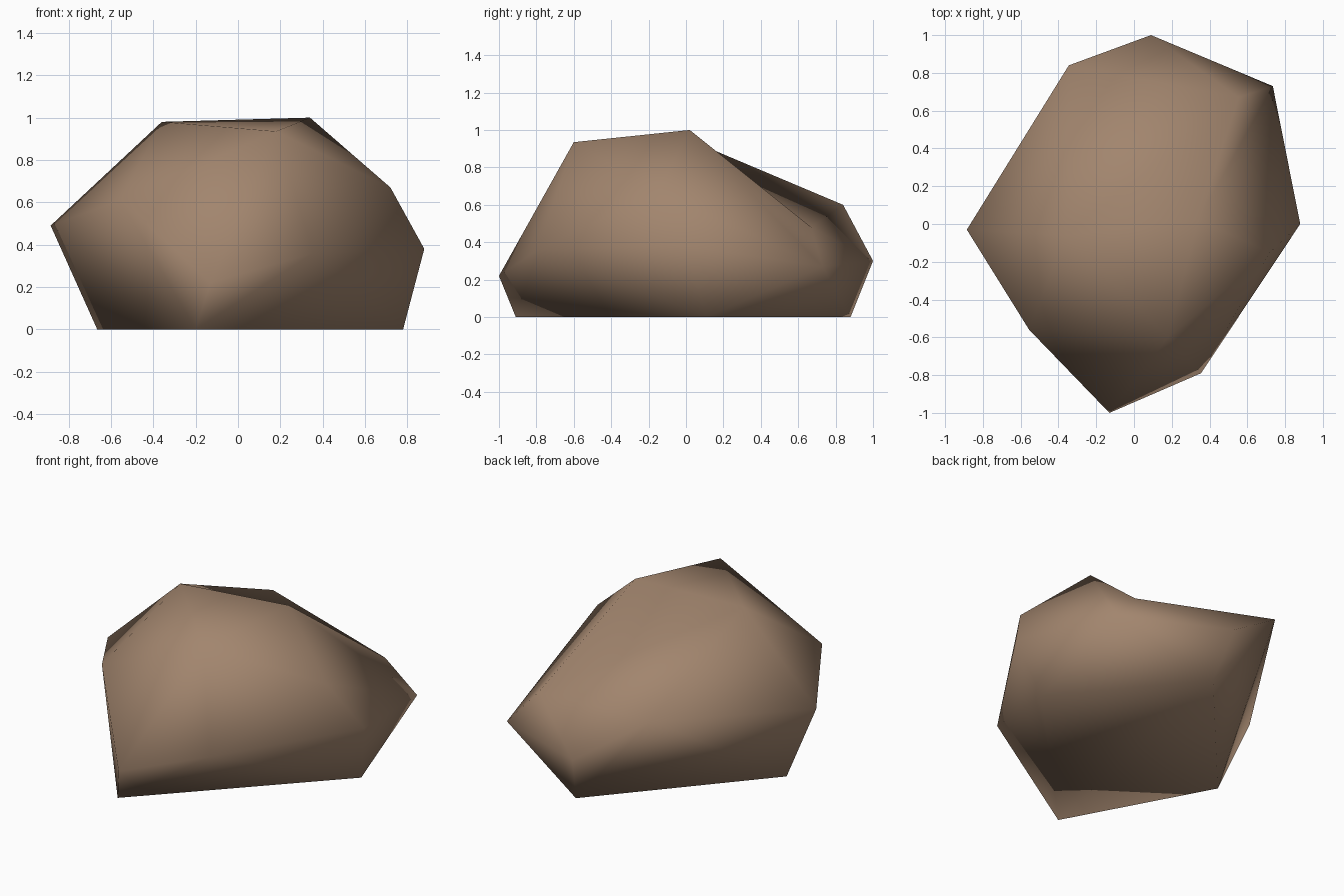
import bpy, bmesh
from mathutils import Vector

if "Cube" in bpy.data.objects:
    bpy.data.objects.remove(bpy.data.objects["Cube"])

# Corner points of the boulder
crown = [(0.34, 0.02, 1.0), (-0.36, -0.06, 0.98), (0.18, -0.60, 0.935)]
shoulder = [(0.72, -0.15, 0.67), (0.555, 0.67, 0.48), (-0.345, 0.84, 0.60), (-0.555, -0.56, 0.61)]
girth = [(0.88, 0.0, 0.38), (0.735, 0.73, 0.27), (0.09, 1.0, 0.30),
         (-0.885, -0.03, 0.49), (-0.13, -1.0, 0.22), (0.355, -0.79, 0.36)]
base = [(0.78, 0.11, 0), (0.15, 0.88, 0), (-0.665, -0.05, 0), (-0.20, -0.91, 0)]

# Boulder skin stretched over the corners
bm = bmesh.new()
for p in crown + shoulder + girth + base:
    bm.verts.new(p)
bmesh.ops.convex_hull(bm, input=bm.verts[:])


def vert(p):
    return min(bm.verts, key=lambda v: (v.co - Vector(p)).length)


# Shallow dent on the back slope: turn the ridge into a valley
ridge = bm.edges.get((vert(crown[0]), vert(shoulder[2])))
if ridge:
    bmesh.ops.rotate_edges(bm, edges=[ridge], use_ccw=False)
bmesh.ops.recalc_face_normals(bm, faces=bm.faces[:])
for f in bm.faces:
    f.smooth = True

mesh = bpy.data.meshes.new("boulder")
bm.to_mesh(mesh)
bm.free()
boulder = bpy.data.objects.new("boulder", mesh)
bpy.context.collection.objects.link(boulder)

# Brown stone colour
stone = bpy.data.materials.new("brown stone")
stone.diffuse_color = (0.36, 0.235, 0.155, 1)
stone.use_nodes = True
stone.node_tree.nodes["Principled BSDF"].inputs["Base Color"].default_value = stone.diffuse_color
mesh.materials.append(stone)
